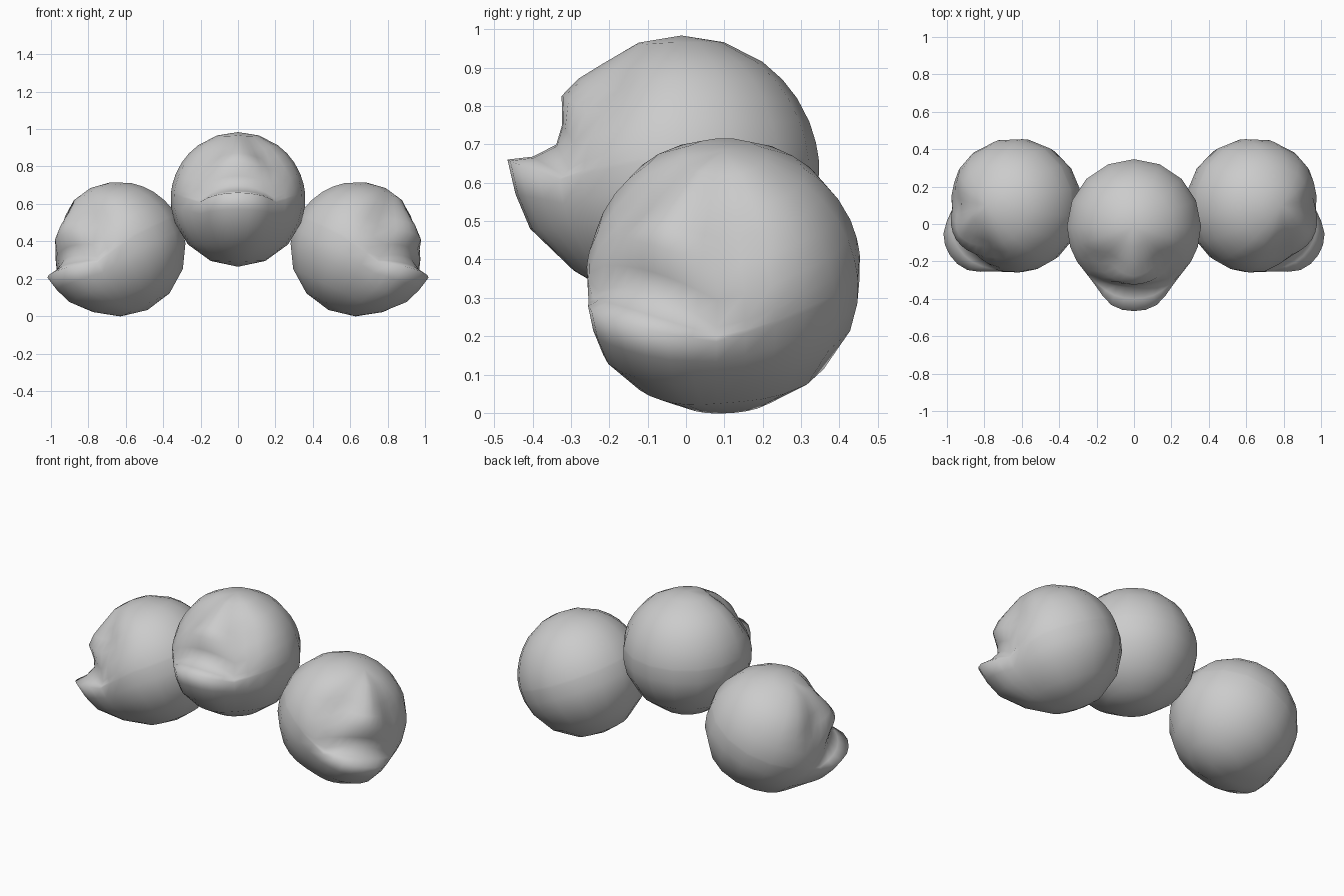
import bpy, bmesh
from math import radians, sin, cos, exp
from mathutils import Vector, Matrix

if "Cube" in bpy.data.objects:
    bpy.data.objects.remove(bpy.data.objects["Cube"])

R = 0.36

# rows from chin to crown: elevation, front radius, how far the row droops at the mouth corners
ROWS = [(-66, 0.363, 0), (-42, 0.378, 0), (-20, 0.42, 3), (-7, 0.436, 5), (4.6, 0.455, 7),
        (6.5, 0.39, 7.4), (13, 0.335, 11), (22, 0.336, 8), (33, 0.374, 4),
        (43, 0.37, 0), (54, 0.362, 0), (72, 0.363, 0)]
# columns on one side: longitude and weight of the face profile
COLS = [(0, 1), (8, 0.97), (16, 0.83), (24, 0.52), (33, 0.2), (45, 0), (58, 0),
        (72, 0), (90, 0), (112.5, 0), (135, 0), (157.5, 0)]
# eye hollows: longitude, elevation, depth
DENTS = [(37, 43, 0.035), (48, 29, 0.02), (20, 56, 0.012)]


def direction(lon, el):
    a, e = radians(lon), radians(el)
    return Vector((sin(a) * cos(e), -cos(a) * cos(e), sin(e)))


def point(lon, w, el, front, droop):
    a = abs(lon)
    k = (a / 33) ** 2 if a <= 33 else max(0, 1 - (a - 33) / 40)
    d = direction(lon, el - droop * k)
    if front < R:                       # hollow above the lip is wider than the lip
        w = w ** 0.5
    r = R + (front - R) * w
    for dl, de, depth in DENTS:
        dist = (direction(dl, de) - direction(a, el - droop * k)).length
        r -= depth * exp(-(dist / 0.28) ** 2)
    return d * r


def head(name, loc, yaw=0, tilt=0):
    bm = bmesh.new()
    cols = [(-l, w) for l, w in reversed(COLS[1:])] + COLS + [(180, 0)]
    n = len(cols)
    grid = [[bm.verts.new(point(l, w, *row)) for l, w in cols] for row in ROWS]
    bottom = bm.verts.new((0, 0, -R))
    top = bm.verts.new((0, 0, R))
    for i in range(n):
        j = (i + 1) % n
        for lo, hi in zip(grid, grid[1:]):
            bm.faces.new((lo[i], lo[j], hi[j], hi[i]))
        bm.faces.new((bottom, grid[0][j], grid[0][i]))
        bm.faces.new((top, grid[-1][i], grid[-1][j]))
    bmesh.ops.recalc_face_normals(bm, faces=bm.faces)
    # turn the head outward, then tip it sideways
    bm.transform(Matrix.Rotation(radians(tilt), 4, 'Y') @ Matrix.Rotation(radians(yaw), 4, 'Z'))
    me = bpy.data.meshes.new(name)
    bm.to_mesh(me)
    bm.free()
    ob = bpy.data.objects.new(name, me)
    bpy.context.collection.objects.link(ob)
    ob.location = loc
    bpy.ops.object.select_all(action='DESELECT')
    ob.select_set(True)
    bpy.context.view_layer.objects.active = ob
    bpy.ops.object.shade_smooth_by_angle(angle=radians(120))


# middle head and two outward-turned side heads
head("middle_head", (0, -0.012, 0.624))
for s, name in ((1, "right_head"), (-1, "left_head")):
    head(name, (s * 0.636, 0.099, 0.359), yaw=s * 54, tilt=s * 25)
